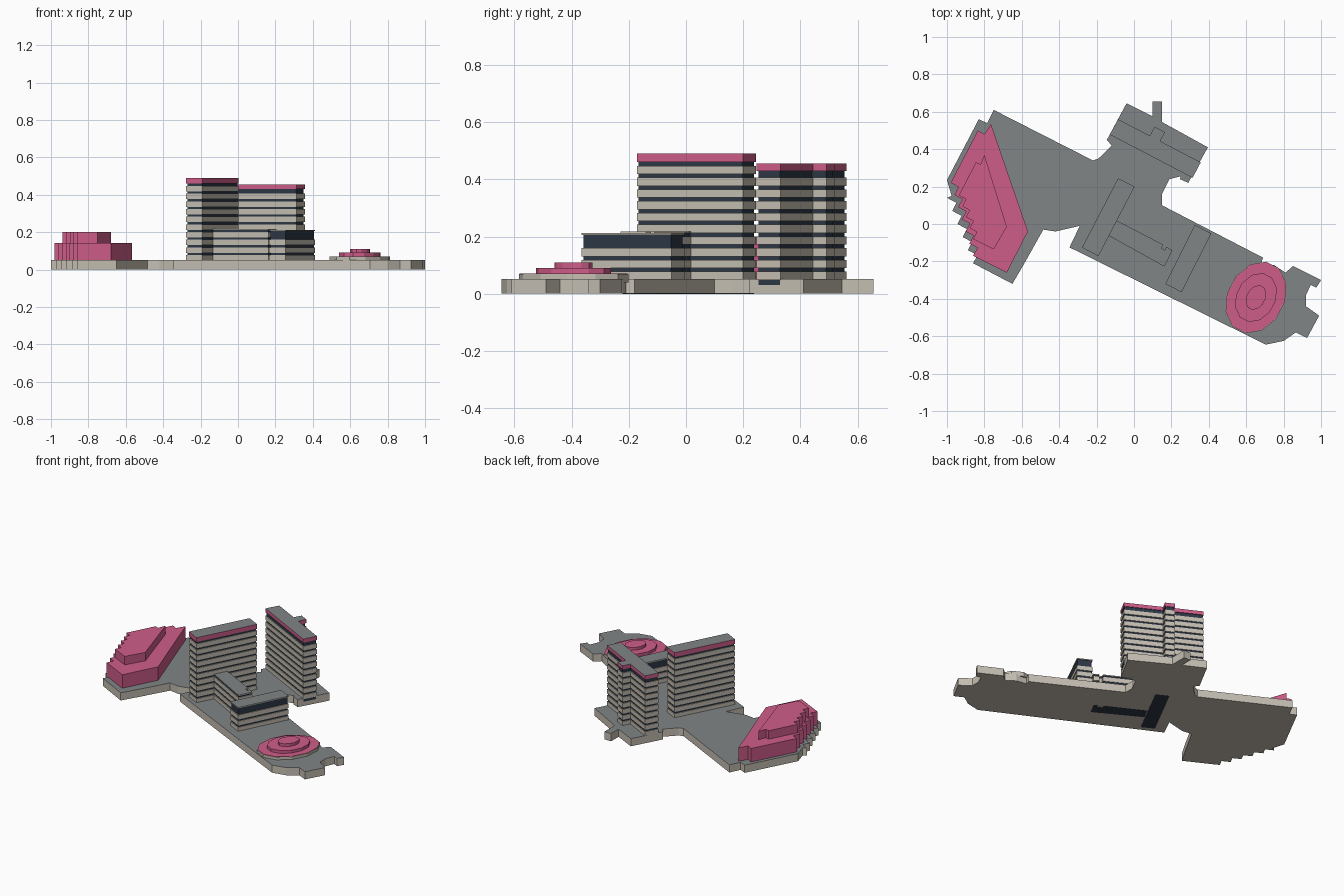
import bpy, bmesh, math
from mathutils import Vector

if "Cube" in bpy.data.objects:
    bpy.data.objects.remove(bpy.data.objects["Cube"])


def material(name, rgb):
    m = bpy.data.materials.new(name)
    m.diffuse_color = (*rgb, 1)
    m.use_nodes = True
    m.node_tree.nodes["Principled BSDF"].inputs["Base Color"].default_value = m.diffuse_color
    return m


CREAM = material("cream concrete", (0.56, 0.52, 0.45))
GREY = material("grey roof", (0.22, 0.235, 0.24))
PINK = material("pink", (0.62, 0.11, 0.25))
NAVY = material("navy glass", (0.026, 0.038, 0.06))

# Street grid directions shared by all buildings
U = Vector((0.887, -0.462))
V = Vector((0.462, 0.887))


def prisms(name, layers, side, top=None):
    """One object of stacked prisms; layers are (outline, z0, z1)."""
    bm = bmesh.new()
    for pts, z0, z1 in layers:
        lo = [bm.verts.new((p[0], p[1], z0)) for p in pts]
        hi = [bm.verts.new((p[0], p[1], z1)) for p in pts]
        bm.faces.new(lo[::-1])
        bm.faces.new(hi)
        for i in range(len(pts)):
            j = (i + 1) % len(pts)
            bm.faces.new((lo[i], lo[j], hi[j], hi[i]))
    bmesh.ops.recalc_face_normals(bm, faces=bm.faces[:])
    bm.normal_update()
    for f in bm.faces:
        f.material_index = 1 if top and f.normal.z > 0.5 else 0
    me = bpy.data.meshes.new(name)
    bm.to_mesh(me)
    bm.free()
    me.materials.append(side)
    if top:
        me.materials.append(top)
    ob = bpy.data.objects.new(name, me)
    bpy.context.collection.objects.link(ob)
    return ob


def inset(pts, d):
    """Shrink an outline by distance d."""
    p = [Vector(q) for q in pts]
    n = len(p)
    area = sum(p[i].x * p[(i + 1) % n].y - p[(i + 1) % n].x * p[i].y for i in range(n))
    s = 1 if area > 0 else -1
    out = []
    for i in range(n):
        a = (p[i] - p[i - 1]).normalized()
        b = (p[(i + 1) % n] - p[i]).normalized()
        na, nb = Vector((-a.y, a.x)) * s, Vector((-b.y, b.x)) * s
        out.append(p[i] + (na + nb) * d / (1 + na.dot(nb)))
    return out


def stair(a, b, n):
    """Zigzag edge from a to b in n steps along the street grid."""
    p, d = Vector(a), Vector(b) - Vector(a)
    out = [p.copy()]
    for _ in range(n):
        for axis in (U, V):
            p = p + axis * d.dot(axis) / n
            out.append(p.copy())
    return out


def building(name, pts, floors, cap_z0, cap_z1, cap_mat, foot=0.03):
    """Recessed glass core, protruding floor slabs and a roof band."""
    prisms(name + "_glass_core", [(inset(pts, 0.005), foot, cap_z0 + 0.002)], NAVY)
    prisms(name + "_floor_bands",
           [(pts, 0.049 + 0.041 * i, 0.078 + 0.041 * i) for i in range(floors)], CREAM)
    prisms(name + "_roof_band", [(pts, cap_z0, cap_z1)], cap_mat, GREY)


# Podium
podium = [(-0.75, 0.61), (-0.22, 0.34), (-0.19, 0.35), (-0.12, 0.42), (-0.145, 0.45),
          (-0.04, 0.645), (0.10, 0.575), (0.10, 0.655), (0.15, 0.655), (0.15, 0.545),
          (0.395, 0.41), (0.29, 0.22), (0.245, 0.24), (0.25, 0.255), (0.20, 0.27),
          (0.15, 0.10), (0.69, -0.18), (0.68, -0.21), (0.75, -0.22), (0.81, -0.26),
          (0.85, -0.225), (1.0, -0.30), (0.975, -0.34), (0.945, -0.325), (0.92, -0.38),
          (0.92, -0.44), (0.99, -0.49), (0.925, -0.61), (0.865, -0.58), (0.80, -0.625),
          (0.705, -0.645), (-0.345, -0.125), (-0.29, -0.01), (-0.42, -0.04),
          (-0.485, -0.03), (-0.58, -0.20), (-0.65, -0.32)]
podium[15:15] = [(0.19, 0.24), (0.15, 0.16)]
podium += stair((-1.0, 0.14), (-0.86, -0.21), 5)[::-1]
podium += [(-0.975, 0.15), (-1.0, 0.235), (-0.83, 0.56), (-0.785, 0.54)]
podium = [p for p in podium if p != (0.20, 0.27)]
prisms("podium", [(podium, 0.0006, 0.052)], CREAM, GREY)

# Stepped pink hall on the left
lower = [(-0.765, 0.535), (-0.567, -0.04), (-0.68, -0.26)]
lower += stair((-0.98, 0.22), (-0.86, -0.17), 6)[::-1] + [(-0.835, 0.50), (-0.80, 0.48)]
upper = [(-0.80, 0.37), (-0.68, -0.015), (-0.75, -0.135)]
upper += stair((-0.937, 0.153), (-0.86, -0.08), 4)[::-1] + [(-0.845, 0.33), (-0.82, 0.32)]
prisms("pink_hall_lower_tier", [(lower, 0.04, 0.143)], PINK)
prisms("pink_hall_upper_tier", [(upper, 0.14, 0.20)], PINK)


# Oval stepped pavilion on the right
def oval(a, b, n=12):
    c = Vector((0.652, -0.393))
    return [c + U * a * math.cos(t) + V * b * math.sin(t)
            for t in (2 * math.pi * (i + 0.5) / n for i in range(n))]


prisms("pavilion_drum", [(oval(0.153, 0.202), 0.04, 0.069)], CREAM)
prisms("pavilion_lower_roof", [(oval(0.150, 0.199), 0.067, 0.0715)], PINK)
prisms("pavilion_middle_tier", [(oval(0.105, 0.138), 0.07, 0.091)], PINK)
prisms("pavilion_top_tier", [(oval(0.050, 0.070), 0.09, 0.11)], PINK)

# Two towers
building("west_tower", [(-0.085, 0.245), (0.003, 0.20), (-0.19, -0.172), (-0.278, -0.126)],
         10, 0.46, 0.49, PINK, foot=0)
building("north_tower", [(-0.085, 0.56), (0.085, 0.472), (0.11, 0.52), (0.165, 0.491),
                         (0.14, 0.443), (0.357, 0.33), (0.313, 0.247), (-0.13, 0.478)],
         9, 0.43, 0.455, PINK)

# Low block and the wing joining it to the west tower
building("low_block", [(0.325, -0.005), (0.413, -0.05), (0.255, -0.365), (0.167, -0.32)],
         3, 0.206, 0.212, CREAM)
building("link_wing", [(-0.095, 0.02), (0.155, -0.11), (0.147, -0.13), (0.165, -0.14),
                       (0.172, -0.122), (0.205, -0.14), (0.163, -0.228), (-0.14, -0.06)],
         4, 0.212, 0.218, CREAM, foot=0)
